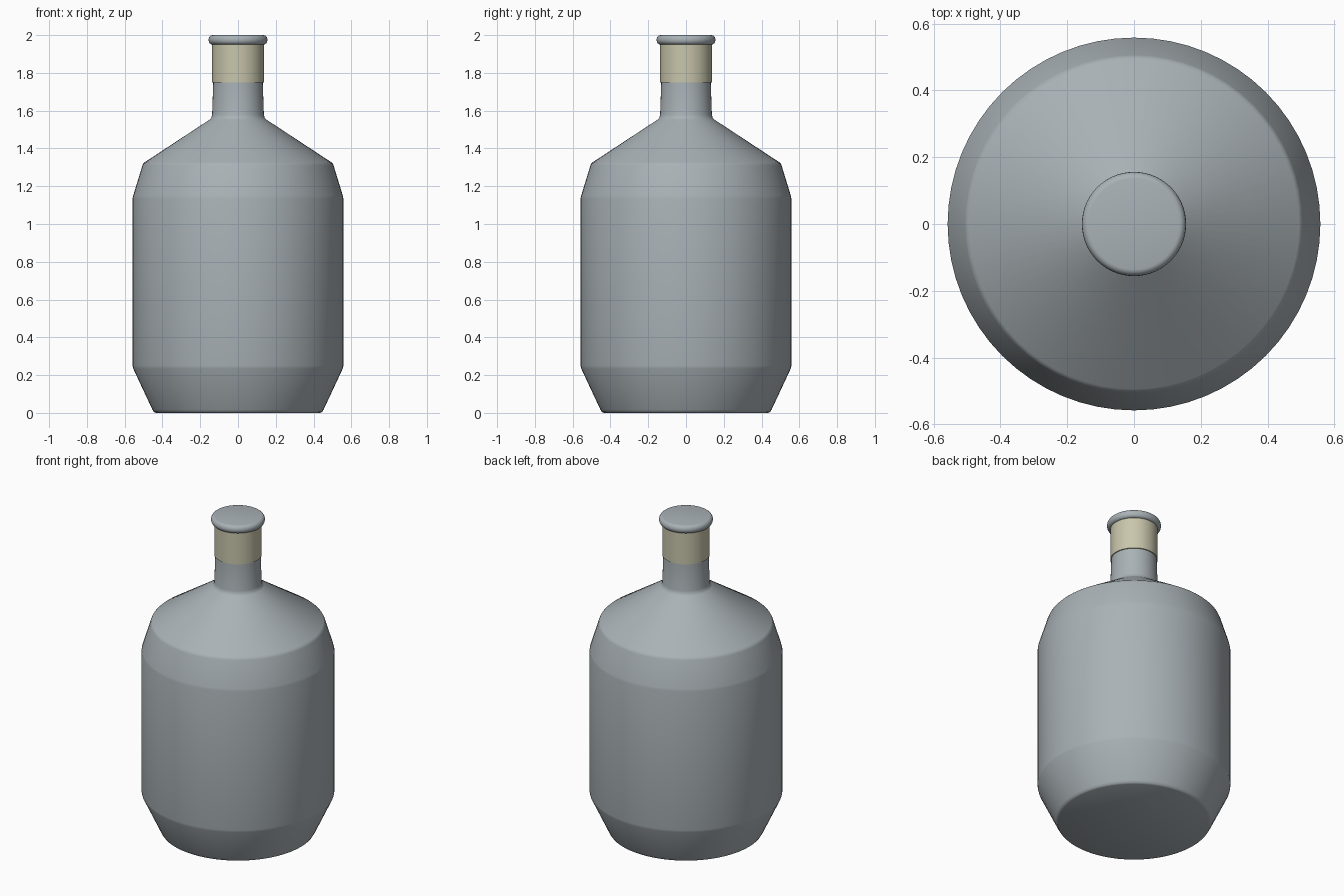
import bpy
import math

cube = bpy.data.objects.get("Cube")
if cube:
    bpy.data.objects.remove(cube, do_unlink=True)

SEGMENTS = 64


def make_material(name, colour):
    mat = bpy.data.materials.new(name)
    mat.use_nodes = True
    mat.diffuse_color = colour
    mat.node_tree.nodes["Principled BSDF"].inputs["Base Color"].default_value = colour
    return mat


def lathe(name, profile, mat):
    """Revolve (radius, height) points, listed bottom to top, and cap both ends."""
    verts, faces = [], []
    for radius, height in profile:
        for i in range(SEGMENTS):
            a = math.tau * i / SEGMENTS
            verts.append((radius * math.cos(a), radius * math.sin(a), height))
    for ring in range(len(profile) - 1):
        base = ring * SEGMENTS
        for i in range(SEGMENTS):
            j = (i + 1) % SEGMENTS
            faces.append((base + i, base + j, base + SEGMENTS + j, base + SEGMENTS + i))
    faces.append(tuple(reversed(range(SEGMENTS))))
    faces.append(tuple(range(len(verts) - SEGMENTS, len(verts))))
    mesh = bpy.data.meshes.new(name)
    mesh.from_pydata(verts, [], faces)
    mesh.materials.append(mat)
    obj = bpy.data.objects.new(name, mesh)
    bpy.context.collection.objects.link(obj)
    bpy.ops.object.select_all(action="DESELECT")
    obj.select_set(True)
    bpy.context.view_layer.objects.active = obj
    bpy.ops.object.shade_smooth_by_angle(angle=math.radians(35))
    return obj


glass = make_material("grey_glass", (0.40, 0.445, 0.468, 1))
cream = make_material("cream_band", (0.58, 0.565, 0.41, 1))

# Bottle body with chamfered foot, sloping shoulder and slim neck
lathe("bottle_body", [
    (0.436, 0), (0.446, 0.005), (0.453, 0.017),
    (0.555, 0.235), (0.558, 0.25),
    (0.558, 1.135), (0.555, 1.15),
    (0.506, 1.31), (0.502, 1.319), (0.494, 1.327),
    (0.150, 1.553), (0.141, 1.562), (0.137, 1.58),
    (0.131, 1.75), (0.131, 1.96),
], glass)

# Pale sleeve around the upper neck
lathe("neck_sleeve", [(0.137, 1.75), (0.137, 1.97)], cream)

# Rounded rim, closed by a flat top
rim = [(0.13, 1.95)]
for k in range(9):
    a = math.radians(-90 + 180 * k / 8)
    rim.append((0.136 + 0.02 * math.cos(a), 1.975 + 0.025 * math.sin(a)))
lathe("bottle_rim", rim, glass)
